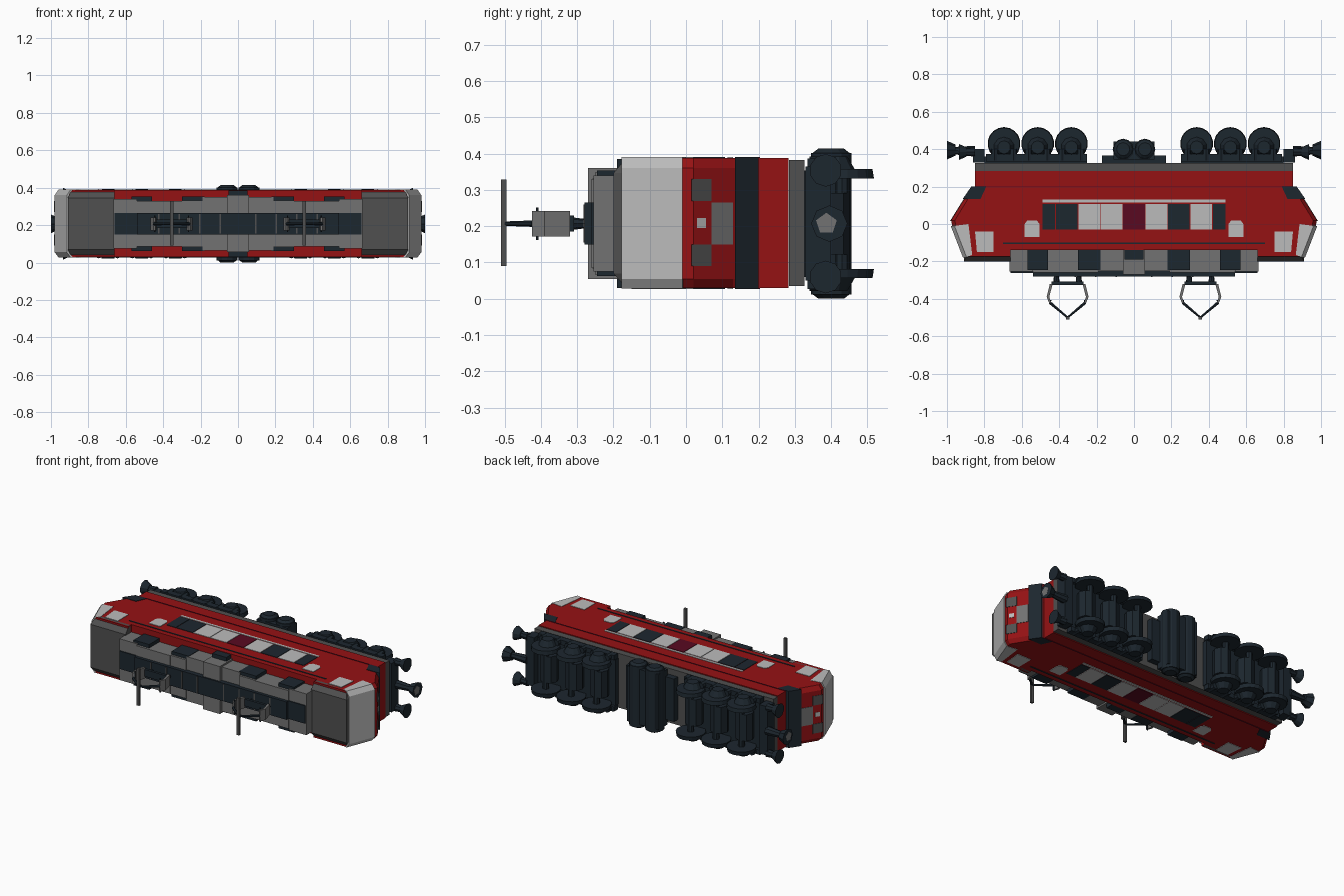
import bpy, bmesh, math
from mathutils import Vector, Matrix

if "Cube" in bpy.data.objects:
    bpy.data.objects.remove(bpy.data.objects["Cube"])

# Locomotive lying on its side: roof faces -y, wheels face +y, width runs along z
CZ = 0.207

def mat(name, c):
    m = bpy.data.materials.new(name)
    m.diffuse_color = (*c, 1)
    m.use_nodes = True
    m.node_tree.nodes["Principled BSDF"].inputs["Base Color"].default_value = m.diffuse_color
    return m

RED = mat("red", (0.30, 0.006, 0.007))
DARK = mat("dark_blue", (0.012, 0.02, 0.028))
LIGHT = mat("light_grey", (0.5, 0.5, 0.5))
MID = mat("mid_grey", (0.17, 0.17, 0.17))
SHADE = mat("shade_grey", (0.08, 0.08, 0.08))
MAROON = mat("maroon", (0.10, 0.003, 0.015))

def finish(name, bm, m):
    bmesh.ops.recalc_face_normals(bm, faces=bm.faces)
    me = bpy.data.meshes.new(name)
    bm.to_mesh(me)
    bm.free()
    ob = bpy.data.objects.new(name, me)
    me.materials.append(m)
    bpy.context.collection.objects.link(ob)
    return ob

def loft(name, slices, m):
    """Join equal-length xy profiles at given z heights."""
    bm = bmesh.new()
    rings = [[bm.verts.new((x, y, z)) for x, y in pts] for z, pts in slices]
    n = len(rings[0])
    for a, b in zip(rings, rings[1:]):
        for i in range(n):
            j = (i + 1) % n
            bm.faces.new((a[i], a[j], b[j], b[i]))
    bm.faces.new(rings[0])
    bm.faces.new(rings[-1])
    return finish(name, bm, m)

def box(name, x, y, z, m):
    return loft(name, [(k, [(x[0], y[0]), (x[1], y[0]), (x[1], y[1]), (x[0], y[1])]) for k in z], m)

def rod(name, a, b, r1, r2, m, n=12):
    a, b = Vector(a), Vector(b)
    bm = bmesh.new()
    q = (b - a).to_track_quat('Z', 'Y').to_matrix().to_4x4()
    bmesh.ops.create_cone(bm, cap_ends=True, segments=n, radius1=r1, radius2=r2,
                          depth=(b - a).length, matrix=Matrix.Translation((a + b) / 2) @ q)
    return finish(name, bm, m)

def sx(pts, s):
    return [(s * x, y) for x, y in pts]

def span(s, a, b):
    return tuple(sorted((s * a, s * b)))

# Main body with chamfered noses
half = [(0.85, 0.283), (0.85, 0.2), (0.865, 0.2), (0.91, 0.13), (0.978, 0.02),
        (0.972, -0.01), (0.905, -0.175), (0.66, -0.175), (0.66, -0.14)]
def body(dx):
    h = [(x - (dx if x > 0.9 else 0), y) for x, y in half]
    return h + sx(h[::-1], -1)
loft("body", [(0.03, body(0.02)), (0.055, body(0)), (0.36, body(0)), (0.388, body(0.02))], RED)

# Underframe
box("underframe", (-0.85, 0.85), (0.284, 0.326), (0.035, 0.383), SHADE)

# Cab ends
for s in (-1, 1):
    def screen(dx):
        return sx([(0.885, 0), (0.98 - dx, -0.01), (0.915 - dx, -0.178), (0.865, -0.165)], s)
    loft("windscreen", [(0.028, screen(0.02)), (0.055, screen(0)), (0.36, screen(0)), (0.39, screen(0.02))], LIGHT)
    def cap(y, x):
        return sx([(0.66, -0.15), (x, -0.15), (x, y), (0.66, y)], s)
    loft("cab_roof", [(0.03, cap(-0.165, 0.89)), (0.07, cap(-0.2, 0.91)),
                      (0.346, cap(-0.2, 0.91)), (0.388, cap(-0.165, 0.89))], SHADE)
    loft("nose_band", [(z, sx([(0.79, 0.2), (0.87, 0.2), (0.915, 0.135), (0.82, 0.135)], s))
                       for z in (0.027, 0.391)], DARK)
    # Nose patches follow the sloping nose face
    def patch(name, y0, y1, z0, z1, m):
        f = lambda y: 0.978 - (y - 0.02) * 0.618 + 0.003
        loft(name, [(z, sx([(f(y0) - 0.03, y0), (f(y0), y0), (f(y1), y1), (f(y1) - 0.03, y1)], s))
                    for z in (z0, z1)], m)
    for z in (0.12, 0.3):
        patch("headlamp", 0.015, 0.07, z - 0.03, z + 0.03, SHADE)
    patch("nose_lamp", 0.03, 0.055, 0.195, 0.222, LIGHT)
    patch("nose_panel", 0.07, 0.13, 0.15, 0.265, MID)
    # Side windows of cab and door
    for z in ((0.027, 0.04), (0.378, 0.391)):
        loft("cab_window", [(k, sx([(0.75, -0.15), (0.84, -0.15), (0.85, -0.04), (0.75, -0.04)], s)) for k in z], LIGHT)
        loft("door_window", [(k, sx([(0.505, -0.07), (0.585, -0.07), (0.585, 0), (0.57, 0.02),
                                     (0.52, 0.02), (0.505, 0)], s)) for k in z], LIGHT)

# Side window strips, seams and rails
edges = [-0.49, -0.42, -0.30, -0.18, -0.06, 0.06, 0.18, 0.30, 0.42, 0.49]
colours = [DARK, DARK, LIGHT, LIGHT, MAROON, LIGHT, DARK, LIGHT, DARK]
for z in ((0.027, 0.04), (0.378, 0.391)):
    for a, b, m in zip(edges, edges[1:], colours):
        box("side_panel", (a + 0.002, b - 0.002), (-0.03, 0.108), z, m)
    box("white_strip", (-0.49, 0.49), (0.115, 0.13), z, LIGHT)
    box("side_seam", (-0.7, 0.7), (-0.108, -0.1), z, DARK)
    box("side_rail", (-0.85, 0.85), (0.2, 0.204), z, MAROON)

# Roof: stepped side panels and a raised dark spine
for s in (-1, 1):
    box("roof_end_step", span(s, 0.54, 0.665), (-0.255, -0.13), (0.075, 0.34), MID)
    box("roof_panel_outer", span(s, 0.30, 0.54), (-0.26, -0.13), (0.085, 0.33), MID)
    box("roof_panel_dark", span(s, 0.19, 0.30), (-0.258, -0.13), (0.083, 0.332), MID)
    box("roof_panel_inner", span(s, 0.0, 0.19), (-0.25, -0.13), (0.065, 0.35), MID)
    for a, b in ((0.18, 0.30), (0.46, 0.57)):
        box("roof_side_vent", span(s, a, b), (-0.245, -0.14), (0.062, 0.353), DARK)
    box("roof_spine_end", span(s, 0.54, 0.66), (-0.262, -0.2), (0.15, 0.265), DARK)
    # Joint ridges
    for x in (0.09, 0.2, 0.31, 0.42):
        box("spine_ridge", span(s, x, x + 0.008), (-0.283, -0.27), (0.155, 0.26), SHADE)
box("roof_spine", (-0.54, 0.54), (-0.28, -0.2), (0.15, 0.265), DARK)
box("roof_hatch", (-0.06, 0.06), (-0.27, -0.13), (0.055, 0.36), MID)
for z in (0.045, 0.37):
    box("hatch_vent", (-0.05, 0.05), (-0.19, -0.14), (z - 0.015, z + 0.015), DARK)

# Pantographs
for s in (-1, 1):
    c = 0.355 * s
    box("pantograph_base", (c - 0.085, c + 0.085), (-0.325, -0.308), (0.185, 0.23), DARK)
    for d in (-1, 1):
        rod("pantograph_foot", (c + d * 0.06, -0.27, CZ), (c + d * 0.06, -0.32, CZ), 0.012, 0.018, DARK, 8)
        # Lower arm widens toward the knee
        o = lambda p: [(c + d * x, y) for x, y in p]
        pts = o([(0.08, -0.32), (0.095, -0.32), (0.112, -0.39), (0.098, -0.425), (0.088, -0.42), (0.098, -0.39)])
        loft("pantograph_lower_arm", [(CZ - 0.035, pts), (CZ + 0.035, pts)], MID)
        rod("pantograph_upper_arm", (c + d * 0.095, -0.42, CZ), (c, -0.5, CZ), 0.009, 0.006, DARK, 6)
        rod("pantograph_brace", (c + d * 0.09, -0.41, CZ - 0.045), (c + d * 0.09, -0.41, CZ + 0.045), 0.004, 0.004, DARK, 6)
    box("pantograph_head", (c - 0.009, c + 0.009), (-0.51, -0.495), (0.09, 0.328), SHADE)

# Bogies with three axles each
for s in (-1, 1):
    box("bogie_deck", span(s, 0.25, 0.80), (0.326, 0.36), (0.06, 0.354), DARK)
    for e in (-1, 1):
        def zz(a, b):
            return tuple(sorted((CZ + e * a, CZ + e * b)))
        box("bogie_side_frame", span(s, 0.25, 0.79), (0.335, 0.375), zz(0.15, 0.18), DARK)
        for x in (0.335, 0.515, 0.695):
            rod("wheel", (s * x, 0.43, CZ + e * 0.125), (s * x, 0.43, CZ + e * 0.15), 0.088, 0.084, DARK, 18)
            rod("axle_box", (s * x, 0.41, CZ + e * 0.15), (s * x, 0.41, CZ + e * 0.185), 0.055, 0.035, DARK, 10)
            for d in (-0.05, 0.05):
                rod("spring", (s * (x + d), 0.34, CZ + e * 0.165), (s * (x + d), 0.40, CZ + e * 0.165), 0.02, 0.02, DARK, 8)
    for x in (0.335, 0.515, 0.695):
        rod("axle", (s * x, 0.43, CZ - 0.13), (s * x, 0.43, CZ + 0.13), 0.02, 0.02, DARK, 8)
        rod("traction_motor", (s * x, 0.395, CZ - 0.085), (s * x, 0.395, CZ + 0.085), 0.055, 0.055, DARK, 8)

# Central equipment tanks
box("tank_mount", (-0.17, 0.17), (0.326, 0.365), (0.07, 0.345), DARK)
box("tank_block", (-0.11, 0.11), (0.345, 0.44), (0.03, 0.385), DARK)
for x in (-0.058, 0.058):
    rod("air_tank", (x, 0.4, 0.012), (x, 0.4, 0.402), 0.056, 0.056, DARK, 12)
    for z0, z1 in ((0.013, 0.0), (0.401, 0.414)):
        rod("tank_cap", (x, 0.4, z0), (x, 0.4, z1), 0.052, 0.035, DARK, 12)

# Buffers and couplers
for s in (-1, 1):
    box("buffer_beam", span(s, 0.80, 0.86), (0.33, 0.4), (0.05, 0.364), DARK)
    for z in (0.06, 0.354):
        rod("buffer_shank", (s * 0.85, 0.385, z), (s * 0.9, 0.385, z), 0.025, 0.02, DARK, 8)
        rod("buffer_head", (s * 0.895, 0.385, z), (s * 0.935, 0.385, z), 0.025, 0.045, DARK, 10)
    rod("coupler_shank", (s * 0.85, 0.39, CZ), (s * 0.96, 0.392, CZ), 0.028, 0.02, DARK, 8)
    rod("coupler_head", (s * 0.955, 0.395, CZ), (s * 1.0, 0.395, CZ), 0.03, 0.05, DARK, 8)
    rod("coupler_face", (s * 0.985, 0.387, CZ), (s * 1.0005, 0.387, CZ), 0.03, 0.03, MID, 5)
